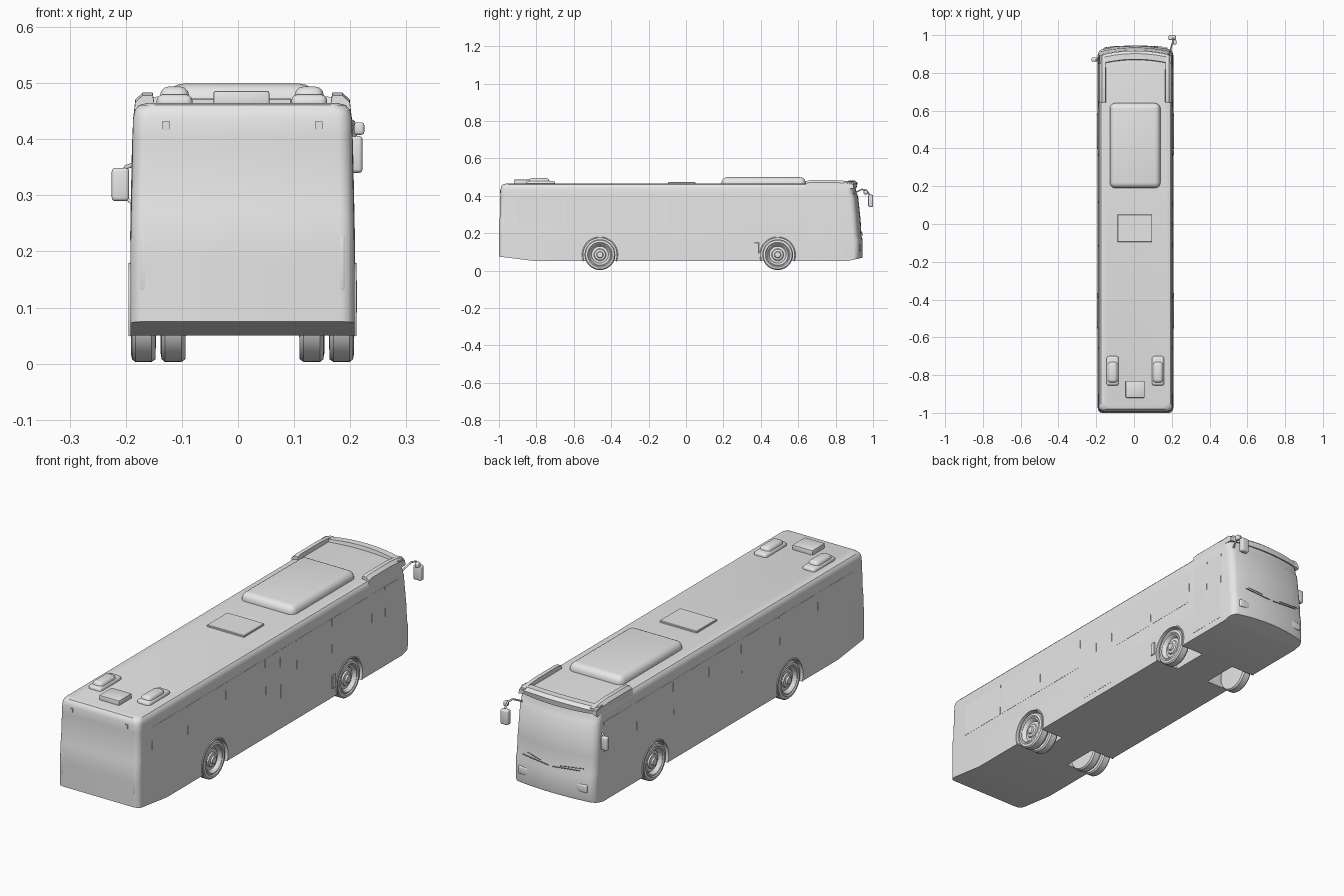
import bpy, bmesh, math
from mathutils import Vector

cube = bpy.data.objects.get("Cube")
if cube:
    bpy.data.objects.remove(cube, do_unlink=True)

CX, HALF = 0.008, 0.2          # body centre line and half width
AXLES = (-0.46, 0.49)
WHEEL_Z = 0.085

grey = bpy.data.materials.new("plain_grey")
grey.use_nodes = True
grey.diffuse_color = (0.8, 0.8, 0.8, 1)
grey.node_tree.nodes["Principled BSDF"].inputs["Base Color"].default_value = (0.8, 0.8, 0.8, 1)


def finish(name, bm, smooth=True):
    bmesh.ops.recalc_face_normals(bm, faces=bm.faces[:])
    mesh = bpy.data.meshes.new(name)
    bm.to_mesh(mesh)
    bm.free()
    mesh.materials.append(grey)
    ob = bpy.data.objects.new(name, mesh)
    bpy.context.collection.objects.link(ob)
    if smooth:
        smooth_shade(ob)
    return ob


def smooth_shade(ob):
    bpy.ops.object.select_all(action='DESELECT')
    ob.select_set(True)
    bpy.context.view_layer.objects.active = ob
    bpy.ops.object.shade_smooth_by_angle(angle=math.radians(32))


def box(name, lo, hi, bevel=0.0, segments=3):
    bm = bmesh.new()
    bmesh.ops.create_cube(bm, size=1)
    lo, hi = Vector(lo), Vector(hi)
    for v in bm.verts:
        v.co = Vector([(a + b) / 2 + c * (b - a) for a, b, c in zip(lo, hi, v.co)])
    if bevel:
        bmesh.ops.bevel(bm, geom=bm.edges[:], offset=bevel, segments=segments,
                        profile=0.5, affect='EDGES')
    return finish(name, bm)


def loft(bm, rings):
    loops = [[bm.verts.new(p) for p in ring] for ring in rings]
    for a, b in zip(loops, loops[1:]):
        for i in range(len(a)):
            j = (i + 1) % len(a)
            bm.faces.new((a[i], a[j], b[j], b[i]))
    bm.faces.new(loops[0])
    bm.faces.new(loops[-1])


def lathe(name, profile, x, side, y, z, n=40):
    # profile: (radius, depth inward from the outer face)
    bm = bmesh.new()
    loft(bm, [[(x - side * d, y + r * math.cos(math.tau * i / n), z + r * math.sin(math.tau * i / n))
               for i in range(n)] for r, d in profile])
    return finish(name, bm)


def tube(name, points, radius):
    cu = bpy.data.curves.new(name, 'CURVE')
    cu.dimensions = '3D'
    cu.bevel_depth, cu.bevel_resolution = radius, 2
    cu.use_fill_caps = True
    sp = cu.splines.new('POLY')
    sp.points.add(len(points) - 1)
    for p, co in zip(sp.points, points):
        p.co = (*co, 1)
    cu.materials.append(grey)
    ob = bpy.data.objects.new(name, cu)
    bpy.context.collection.objects.link(ob)


# Body shell: horizontal slices (height, side inset, rear y, front y)
SLICES = [(0.05, 0, -1, 0.937), (0.075, 0, -1, 0.944), (0.165, 0, -1, 0.944),
          (0.185, 0, -1, 0.938), (0.262, 0.001, -1, 0.934), (0.275, 0.0015, -0.996, 0.933),
          (0.4, 0.004, -0.993, 0.92), (0.408, 0.004, -0.993, 0.914), (0.438, 0.005, -0.991, 0.908),
          (0.452, 0.008, -0.987, 0.903), (0.461, 0.016, -0.979, 0.895), (0.465, 0.032, -0.962, 0.88)]


def slice_ring(z, inset, rear, front):
    w, r, pts = HALF - inset, 0.026, []
    for k, (sx, sy) in enumerate([(1, 1), (-1, 1), (-1, -1), (1, -1)]):
        end = front if sy > 0 else rear
        for i in range(7):
            a = math.radians(90 * k + 15 * i)
            pts.append([sx * (w - r) + r * math.cos(a), end - sy * r + r * math.sin(a)])
        if k == 0:
            pts += [[(w - r) * (1 - i / 4), front] for i in range(1, 8)]
    for p in pts:                       # bowed front end
        if p[1] > 0:
            p[1] -= 0.024 * (p[0] / w) ** 2
    return [(CX + x, y, z) for x, y in pts]


bm = bmesh.new()
loft(bm, [slice_ring(*s) for s in SLICES])
for co, no in (((0, -0.8, 0.05), (0, -0.124, -0.992)), ((0, 0.86, 0.05), (0, 0.22, -0.976))):
    bmesh.ops.bisect_plane(bm, geom=bm.verts[:] + bm.edges[:] + bm.faces[:],
                           plane_co=co, plane_no=no, clear_outer=True)
    bmesh.ops.holes_fill(bm, edges=[e for e in bm.edges if e.is_boundary])
body = finish("body_shell", bm, smooth=False)

# Wheel wells cut out of the body
for side in (-1, 1):
    for y in AXLES:
        cutter = lathe("well_cutter", [(0.091, -0.02), (0.091, 0.115)],
                       CX + side * HALF, side, y, WHEEL_Z)
        cutter.hide_render = True
        mod = body.modifiers.new("well", 'BOOLEAN')
        mod.operation, mod.solver, mod.object = 'DIFFERENCE', 'EXACT', cutter
        bpy.context.view_layer.objects.active = body
        bpy.ops.object.modifier_apply(modifier=mod.name)
        bpy.data.objects.remove(cutter, do_unlink=True)
smooth_shade(body)

# Wheels, with twin tyres on the rear axle, and arch lips
WHEEL = [(0.002, 0.001), (0.015, 0.001), (0.018, 0.008), (0.029, 0.01), (0.032, 0.016),
         (0.045, 0.018), (0.051, 0.006), (0.056, 0.002), (0.061, 0.004), (0.066, 0.0),
         (0.077, 0.002), (0.082, 0.008), (0.082, 0.037), (0.077, 0.044), (0.03, 0.045)]
for side, tag in ((1, "left"), (-1, "right")):
    for y, axle in zip(AXLES, ("rear", "front")):
        lathe(f"{axle}_{tag}_wheel", WHEEL, CX + side * 0.199, side, y, WHEEL_Z)
        if axle == "rear":
            lathe(f"inner_{tag}_wheel", WHEEL, CX + side * 0.146, side, y, WHEEL_Z)
        bm = bmesh.new()
        rings = []
        for i in range(25):
            a = math.radians(-22 + 224 * i / 24)
            rings.append([(CX + side * x, y + r * math.cos(a), WHEEL_Z + r * math.sin(a))
                          for r, x in ((0.089, 0.192), (0.089, 0.203), (0.094, 0.203), (0.097, 0.198))])
        loft(bm, rings)
        finish(f"{axle}_{tag}_arch_lip", bm)


def inset_at(z):
    for a, b in zip(SLICES, SLICES[1:]):
        if a[0] <= z <= b[0]:
            return a[1] + (b[1] - a[1]) * (z - a[0]) / (b[0] - a[0])


def side_panel(name, side, y0, y1, z0, z1):
    # thin plate that follows the lean of the body side
    bm = bmesh.new()
    rings = []
    for z in (z0, 0.5 * (z0 + z1), z1):
        x = HALF - inset_at(z)
        rings.append([(CX + side * (x + d), y, z) for d, y in
                      ((-0.004, y0), (0.0008, y0), (0.0008, y1), (-0.004, y1))])
    loft(bm, rings)
    finish(name, bm)


# Side glazing, doors and service flap
for side, tag in ((1, "left"), (-1, "right")):
    for y0, y1 in ((-0.9, -0.66), (-0.65, -0.39), (-0.38, -0.12), (0.12, 0.36), (0.37, 0.62)):
        side_panel(f"{tag}_window", side, y0, y1, 0.25, 0.4)
for y0 in (-0.1, 0.005, 0.65, 0.745):
    side_panel("door_leaf", 1, y0, y0 + 0.09, 0.08, 0.4)
side_panel("right_middle_window", -1, -0.11, 0.11, 0.25, 0.4)
side_panel("driver_window", -1, 0.65, 0.85, 0.22, 0.4)
box("service_flap", (0.2, 0.365, 0.09), (0.212, 0.39, 0.15), 0.002, 1)

# Roof equipment
box("air_conditioner", (-0.128, 0.19, 0.43), (0.14, 0.64, 0.499), 0.03, 5)
box("roof_hatch", (-0.088, -0.095, 0.46), (0.096, 0.05, 0.473), 0.002, 1)
box("rear_roof_box", (-0.044, -0.92, 0.455), (0.056, -0.83, 0.486), 0.004, 2)
for x in (-0.113, 0.127):
    box("vent_base", (x - 0.032, -0.855, 0.45), (x + 0.032, -0.7, 0.48), 0.012)
    box("vent_dome", (x - 0.026, -0.84, 0.45), (x + 0.026, -0.73, 0.494), 0.016)

# Front roof fairing: two rails joined by a bowed visor
for side in (-1, 1):
    bm = bmesh.new()
    loft(bm, [[(CX + side * x, y, z) for x, z in
               ((0.155, 0.45), (0.16, top), (0.178, top), (0.191, top - 0.012), (0.1945, 0.44))]
              for y, top in ((0.64, 0.478), (0.66, 0.483), (0.8, 0.483), (0.86, 0.479), (0.895, 0.472))])
    finish("fairing_rail", bm)
bm = bmesh.new()
rings = []
for i in range(13):
    t = i / 6 - 1
    y = 0.917 - 0.024 * t * t
    z = 0.481 - 0.008 * t * t
    rings.append([(CX + 0.19 * t, y + dy, zz) for dy, zz in
                  ((-0.05, 0.455), (-0.045, z), (-0.015, z), (0, z - 0.012), (-0.004, 0.445))])
loft(bm, rings)
finish("front_visor", bm)

# Windscreen wipers and front bumper details
for x0, x1 in ((-0.13, 0.0), (0.15, 0.02)):
    tube("wiper_arm", [(x0, 0.938, 0.2), (x1, 0.944, 0.188)], 0.002)
    tube("wiper_blade", [(x0 - 0.02, 0.934, 0.212), (x0 + (x1 - x0) * 0.7, 0.943, 0.2)], 0.0015)
for side in (-1, 1):
    box("headlight", (CX + side * 0.14 - 0.03, 0.91, 0.105), (CX + side * 0.14 + 0.03, 0.935, 0.14), 0.006)

# Rear lamps, brackets and number plate recess frame
for side in (-1, 1):
    box("rear_lamp", (CX + side * 0.174 - 0.009, -1.0, 0.13), (CX + side * 0.174 + 0.009, -0.96, 0.23), 0.004)
    box("rear_marker", (CX + side * 0.136 - 0.007, -0.995, 0.415), (CX + side * 0.136 + 0.007, -0.97, 0.432))
    box("rear_reflector", (CX + side * 0.172 - 0.004, -1.0, 0.109), (CX + side * 0.172 + 0.004, -0.97, 0.119))
box("rear_plate_panel", (-0.065, -1.0, 0.1), (0.082, -0.98, 0.127), 0.002, 1)

# Long-arm kerb mirror
tube("left_mirror_arm", [(0.185, 0.895, 0.41), (0.192, 0.915, 0.422), (0.198, 0.94, 0.434),
                         (0.205, 0.965, 0.43), (0.208, 0.982, 0.405)], 0.004)
box("left_mirror_head", (0.183, 0.974, 0.34), (0.222, 1.0, 0.406), 0.007)
box("left_upper_mirror", (0.207, 0.95, 0.408), (0.225, 0.972, 0.43), 0.005)

# Short driver-side mirror
tube("right_mirror_arm", [(-0.186, 0.86, 0.355), (-0.2, 0.868, 0.35), (-0.208, 0.872, 0.335)], 0.004)
tube("right_mirror_strut", [(-0.186, 0.86, 0.285), (-0.2, 0.868, 0.295)], 0.003)
box("right_mirror_head", (-0.225, 0.86, 0.29), (-0.194, 0.882, 0.349), 0.006)
